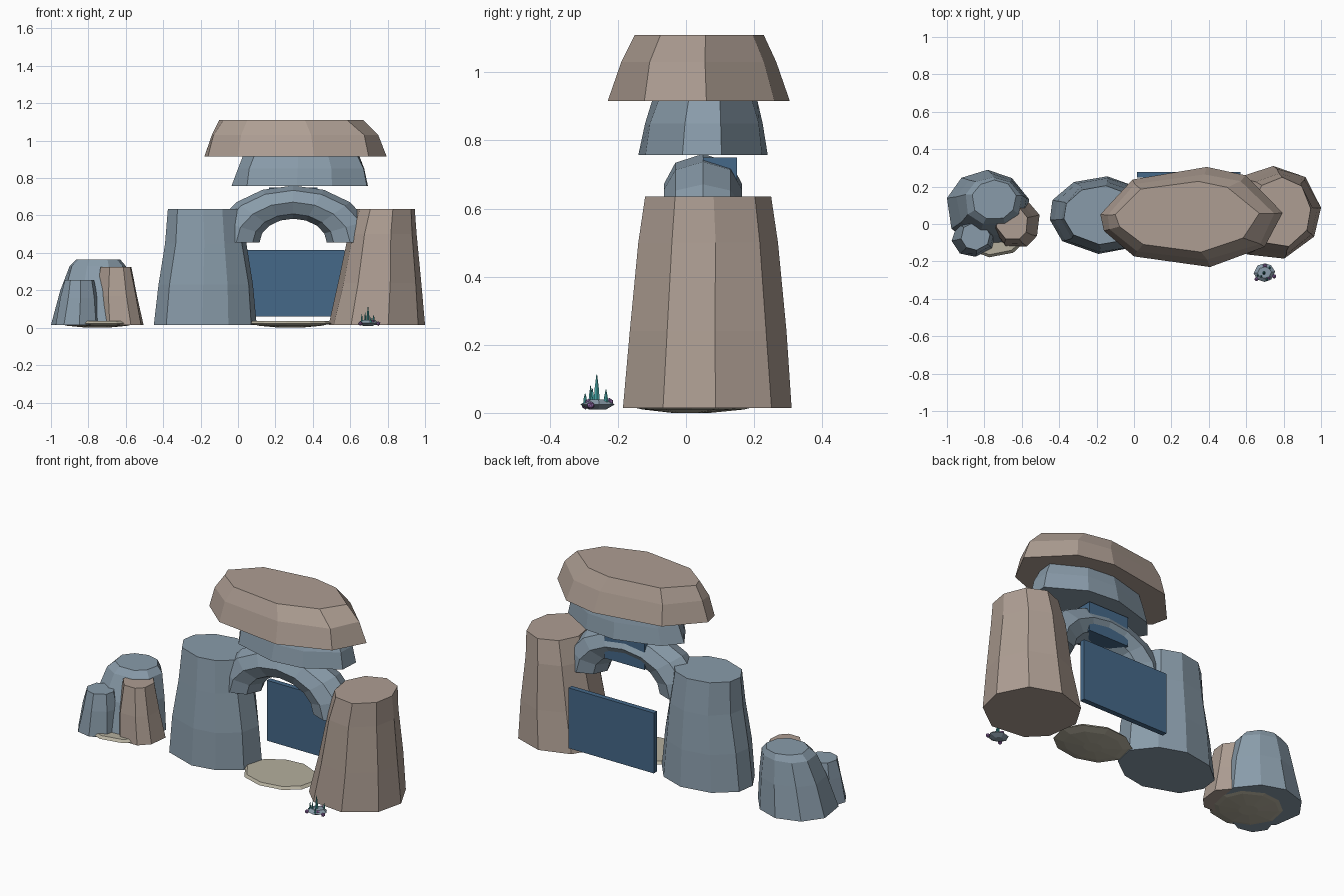
import bpy, bmesh, math, random
from mathutils import Vector

if "Cube" in bpy.data.objects:
    bpy.data.objects.remove(bpy.data.objects["Cube"])


def material(name, rgb):
    m = bpy.data.materials.new(name)
    m.diffuse_color = (*rgb, 1)
    m.use_nodes = True
    m.node_tree.nodes["Principled BSDF"].inputs["Base Color"].default_value = m.diffuse_color
    return m


BLUE = material("blue_stone", (0.25, 0.33, 0.40))
TAN = material("tan_stone", (0.42, 0.34, 0.29))
SAND = material("sand_stone", (0.46, 0.43, 0.34))
PANEL = material("dark_panel", (0.06, 0.14, 0.25))
TEAL = material("teal_crystal", (0.06, 0.38, 0.38))
PURPLE = material("purple_pebble", (0.30, 0.15, 0.42))


def finish(name, bm, mat):
    bmesh.ops.recalc_face_normals(bm, faces=bm.faces)
    me = bpy.data.meshes.new(name)
    bm.to_mesh(me)
    bm.free()
    me.materials.append(mat)
    ob = bpy.data.objects.new(name, me)
    bpy.context.collection.objects.link(ob)
    return ob


def bridge(bm, a, b):
    for i in range(len(a)):
        j = (i + 1) % len(a)
        bm.faces.new((a[i], a[j], b[j], b[i]))


def rock(name, rings, mat, angles=9, phase=0, seed=1, jitter=0.03):
    """Stack of uneven polygons; each ring is (x0, x1, y0, y1, z)."""
    rnd = random.Random(seed)
    if isinstance(angles, int):
        n = angles
        angles = [phase + 360 / n * (i + rnd.uniform(-.15, .15)) for i in range(n)]
    bm = bmesh.new()
    loops = []
    for x0, x1, y0, y1, z in rings:
        pts = []
        for a in angles:
            r = 1 + rnd.uniform(-jitter, jitter)
            pts.append((r * math.cos(math.radians(a)), r * math.sin(math.radians(a))))
        lx, hx = min(p[0] for p in pts), max(p[0] for p in pts)
        ly, hy = min(p[1] for p in pts), max(p[1] for p in pts)
        loops.append([bm.verts.new((x0 + (x1 - x0) * (p[0] - lx) / (hx - lx),
                                    y0 + (y1 - y0) * (p[1] - ly) / (hy - ly), z)) for p in pts])
    for a, b in zip(loops, loops[1:]):
        bridge(bm, a, b)
    bm.faces.new(loops[0])
    bm.faces.new(loops[-1])
    return finish(name, bm, mat)


def box(name, x0, x1, y0, y1, z0, z1, mat):
    bm = bmesh.new()
    bmesh.ops.create_cube(bm, size=1)
    for v in bm.verts:
        v.co = ((x0 + x1) / 2 + v.co.x * (x1 - x0), (y0 + y1) / 2 + v.co.y * (y1 - y0),
                (z0 + z1) / 2 + v.co.z * (z1 - z0))
    return finish(name, bm, mat)


# Gate pillars
rock("left_pillar", [(-.45, .10, -.16, .255, .015), (-.425, .08, -.15, .245, .23),
                     (-.39, .045, -.13, .225, .45), (-.375, .025, -.11, .205, .635)],
     BLUE, 10, 12, 3, .02)
rock("right_pillar", [(.485, 1.0, -.185, .31, .015), (.535, .98, -.165, .295, .24),
                      (.59, .955, -.14, .27, .5), (.63, .945, -.12, .25, .635)],
     TAN, 9, 5, 5, .02)

# Arch: squashed half ring with an eight-sided section
bm = bmesh.new()
loops = []
for i in range(9):
    t = math.pi * i / 8
    loop = []
    for k in range(8):
        p = math.tau * k / 8
        r = .305 + .125 * math.cos(p)
        loop.append(bm.verts.new((.295 + r * math.cos(t), .05 + .115 * math.sin(p),
                                  .455 + .71 * r * math.sin(t))))
    loops.append(loop)
for a, b in zip(loops, loops[1:]):
    bridge(bm, a, b)
bm.faces.new(loops[0])
bm.faces.new(loops[-1])
finish("arch", bm, BLUE)

# Stones on top of the arch
cap_angles = [5, 55, 81, 131, 177, 196, 231, 281, 323]
rock("lintel", [(-.035, .695, -.14, .24, .757), (.0, .675, -.12, .225, .85),
                (.025, .65, -.10, .21, .915)], BLUE, 9, 20, 8, .02)
rock("capstone", [(-.18, .795, -.23, .305, .915), (-.14, .75, -.19, .265, 1.03),
                  (-.10, .67, -.15, .228, 1.11)], TAN, cap_angles, jitter=.02)

# Dark panels behind the opening
box("door_panel", .015, .57, .248, .278, .06, .415, PANEL)
box("upper_panel", .165, .425, .05, .15, .58, .75, PANEL)

# Flat stepping slabs
for name, x0, x1, y0, y1 in (("threshold_slab", .06, .50, -.17, .175),
                             ("rubble_slab", -.965, -.54, -.178, .22)):
    cx, cy = (x0 + x1) / 2, (y0 + y1) / 2
    rings = [(cx + (x0 - cx) * s, cx + (x1 - cx) * s, cy + (y0 - cy) * s, cy + (y1 - cy) * s, z)
             for s, z in ((.25, 0), (.75, .010), (1, .022), (.93, .036))]
    rock(name, rings, SAND, 10, 9, 4, .01)

# Rubble boulders beside the gate
rock("large_boulder", [(-1.0, -.56, -.11, .29, .015), (-.95, -.575, -.06, .27, .2),
                       (-.90, -.60, .0, .25, .33), (-.865, -.63, .03, .235, .365)], BLUE, 9, 10, 6)
rock("small_boulder", [(-.975, -.74, -.175, .03, .015), (-.95, -.75, -.16, .02, .16),
                       (-.925, -.77, -.14, .005, .255)], BLUE, 8, 10, 7)
rock("tan_boulder", [(-.76, -.505, -.12, .13, .015), (-.755, -.54, -.105, .115, .17),
                     (-.735, -.57, -.08, .095, .325)], TAN, 8, 20, 9)

# Crystal cluster: low rock, spikes and pebbles
rock("crystal_base", [(.67, .72, -.285, -.235, .01), (.64, .755, -.31, -.21, .024),
                      (.66, .735, -.29, -.23, .04)], BLUE, 8, 0, 2)
for i, (x, y, top, r) in enumerate([(.695, -.262, .113, .009), (.662, -.275, .072, .006),
                                    (.725, -.235, .068, .007), (.68, -.28, .08, .006),
                                    (.71, -.296, .057, .006)]):
    rock(f"crystal_{i}", [(x - r, x + r, y - r, y + r, .028),
                          (x - r * .7, x + r * .7, y - r * .7, y + r * .7, .03 + (top - .03) * .5),
                          (x - .001, x + .001, y - .001, y + .001, top)], TEAL, 6, 0, i, 0)
for i, (x, y, z) in enumerate([(.72, -.285, .03), (.75, -.28, .022), (.655, -.295, .022),
                               (.70, -.225, .032)]):
    bm = bmesh.new()
    bmesh.ops.create_icosphere(bm, subdivisions=1, radius=.012)
    bmesh.ops.translate(bm, verts=bm.verts, vec=Vector((x, y, z)))
    finish(f"pebble_{i}", bm, PURPLE)
